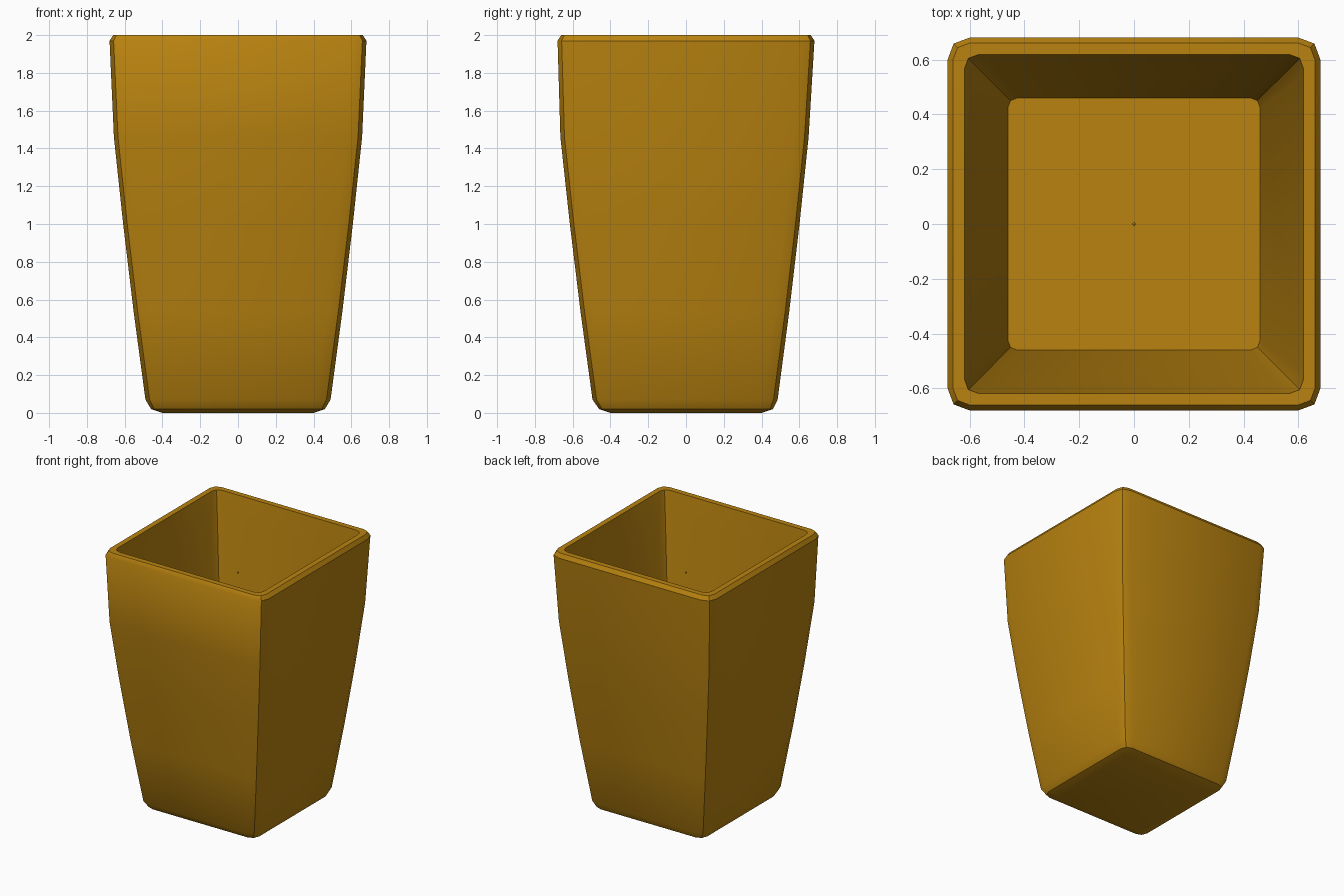
import bpy, bmesh, math

cube = bpy.data.objects.get("Cube")
if cube:
    bpy.data.objects.remove(cube, do_unlink=True)

ochre = bpy.data.materials.new("ochre_clay")
ochre.use_nodes = True
colour = (0.48, 0.225, 0.005, 1)
ochre.diffuse_color = colour
ochre.node_tree.nodes["Principled BSDF"].inputs["Base Color"].default_value = colour


def square_ring(bm, z, half, corner, shift):
    """Square loop whose corners are bevelled in two steps."""
    flat, mid = half - corner, half - corner * 0.27
    verts = []
    for k in range(4):
        c, s = round(math.cos(k * math.pi / 2)), round(math.sin(k * math.pi / 2))
        for x, y in ((half, flat), (mid, mid), (flat, half)):
            verts.append(bm.verts.new((c * x - s * y, s * x + c * y + shift, z)))
    return verts


def finish(bm, name):
    bmesh.ops.recalc_face_normals(bm, faces=bm.faces)
    mesh = bpy.data.meshes.new(name)
    bm.to_mesh(mesh)
    bm.free()
    mesh.materials.append(ochre)
    obj = bpy.data.objects.new(name, mesh)
    bpy.context.scene.collection.objects.link(obj)
    return obj


# Planter wall: height, half width, corner size, sideways shift
profile = [
    (0.0, 0.40, 0.03, 0),          # underside
    (0.02, 0.46, 0.06, 0),
    (0.07, 0.49, 0.08, -0.005),
    (0.54, 0.553, 0.08, -0.006),
    (1.0, 0.608, 0.08, -0.007),
    (1.46, 0.657, 0.08, -0.008),
    (1.97, 0.68, 0.08, 0),
    (2.0, 0.66, 0.06, 0),          # rim
    (2.0, 0.618, 0.05, 0),
    (1.8, 0.60, 0.07, 0),          # inner wall
    (0.36, 0.46, 0.035, 0),        # inner floor
]
bm = bmesh.new()
rings = [square_ring(bm, *row) for row in profile]
for a, b in zip(rings, rings[1:]):
    for i in range(len(a)):
        j = (i + 1) % len(a)
        bm.faces.new((a[i], a[j], b[j], b[i]))
bm.faces.new(rings[0])
bm.faces.new(rings[-1])
planter = finish(bm, "planter")

# Tiny bead on the centre line inside the opening
bm = bmesh.new()
bmesh.ops.create_uvsphere(bm, u_segments=8, v_segments=6, radius=0.006)
bead = finish(bm, "centre_bead")
bead.location.z = 1.76

bpy.ops.object.select_all(action='DESELECT')
for obj in (planter, bead):
    obj.select_set(True)
bpy.context.view_layer.objects.active = planter
bpy.ops.object.shade_smooth_by_angle(angle=math.radians(35))
